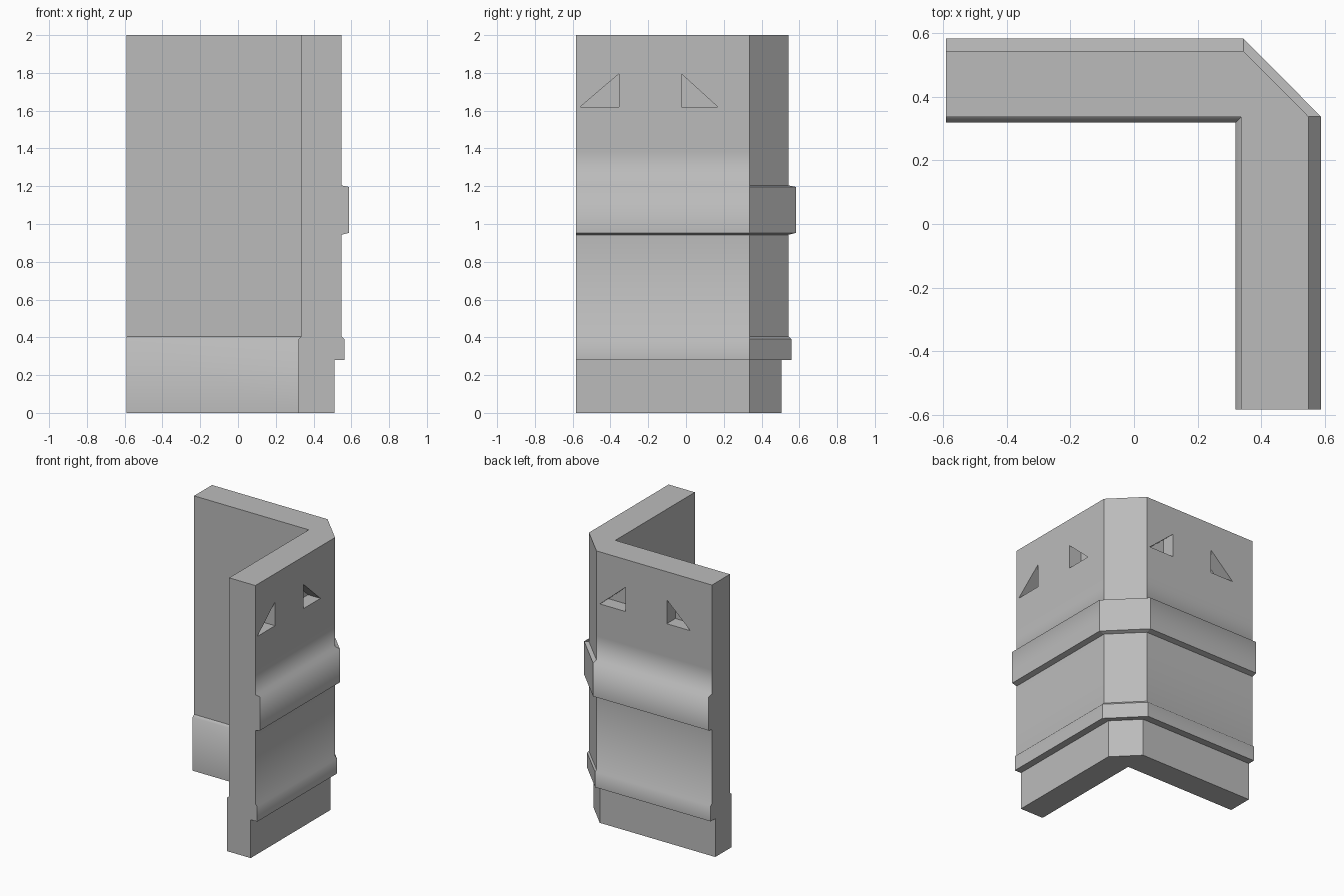
import bpy, bmesh

if "Cube" in bpy.data.objects:
    bpy.data.objects.remove(bpy.data.objects["Cube"], do_unlink=True)

stone = bpy.data.materials.new("grey stone")
stone.use_nodes = True
grey = (0.5, 0.5, 0.5, 1)
stone.diffuse_color = grey
stone.node_tree.nodes["Principled BSDF"].inputs["Base Color"].default_value = grey

END_X, END_Y = -0.59, -0.582
CHAMFER_X, CHAMFER_Y = 0.343, 0.337

# Wall section: (distance, height, smooth strip up to the next point)
outer = [(0.51, 0, 0), (0.51, 0.28, 0), (0.563, 0.28, 1), (0.563, 0.39, 1),
         (0.548, 0.405, 1), (0.548, 0.943, 0), (0.587, 0.953, 1),
         (0.587, 1.196, 1), (0.548, 1.204, 1), (0.548, 1.38, 0), (0.548, 2, 0)]
inner = [(0.336, 2, 0), (0.336, 0.405, 1), (0.319, 0.39, 1), (0.319, 0, 0)]


def outer_path(d):
    return [(END_X, d - 0.005), (CHAMFER_X, d - 0.005), (d, CHAMFER_Y), (d, END_Y)]


def inner_path(d):
    return [(END_X, d), (d, d), (d, END_Y)]


def make_object(name, bm):
    bmesh.ops.recalc_face_normals(bm, faces=bm.faces)
    mesh = bpy.data.meshes.new(name)
    bm.to_mesh(mesh)
    bm.free()
    mesh.materials.append(stone)
    obj = bpy.data.objects.new(name, mesh)
    bpy.context.collection.objects.link(obj)
    return obj


# Corner wall: section swept round the chamfered corner
bm = bmesh.new()
rows = []
for path, points in ((outer_path, outer), (inner_path, inner)):
    for d, z, smooth in points:
        verts = [bm.verts.new((x, y, z)) for x, y in path(d)]
        if len(verts) == 3:
            verts.insert(1, verts[1])      # inner corner is a single point
        rows.append((verts, smooth))

for i, (a, smooth) in enumerate(rows):
    b = rows[(i + 1) % len(rows)][0]
    for s in range(3):
        ring = list(dict.fromkeys([a[s], a[s + 1], b[s + 1], b[s]]))
        if len(ring) > 2:
            face = bm.faces.new(ring)
            face.smooth = bool(smooth) and s != 1
for s in (0, 3):
    bm.faces.new([verts[s] for verts, _ in rows])
for e in bm.edges:
    if abs(e.verts[0].co.z - e.verts[1].co.z) > 0.001:
        e.smooth = False
wall = make_object("corner_wall", bm)


# Triangular pockets cut into both outer faces
def pocket_cutter(name, corner, tip, on_back):
    bm = bmesh.new()
    tri = [(corner, 1.62), (tip, 1.62), (corner, 1.795)]
    layers = []
    for depth in (0.448, 0.7):
        layers.append([bm.verts.new((u, depth - 0.005, z) if on_back else (depth, u, z))
                       for u, z in tri])
    near, far = layers
    bm.faces.new(near)
    bm.faces.new(far)
    for i in range(3):
        j = (i + 1) % 3
        bm.faces.new([near[i], near[j], far[j], far[i]])
    cutter = make_object(name, bm)
    cutter.hide_render = True
    return cutter


bpy.context.view_layer.objects.active = wall
for corner, tip, on_back in ((-0.355, -0.56, False), (-0.025, 0.168, False),
                             (0.11, 0.315, True), (-0.225, -0.415, True)):
    cutter = pocket_cutter("pocket_cutter", corner, tip, on_back)
    mod = wall.modifiers.new("pocket", 'BOOLEAN')
    mod.operation = 'DIFFERENCE'
    mod.solver = 'EXACT'
    mod.object = cutter
    bpy.ops.object.modifier_apply(modifier=mod.name)
    bpy.data.objects.remove(cutter, do_unlink=True)
